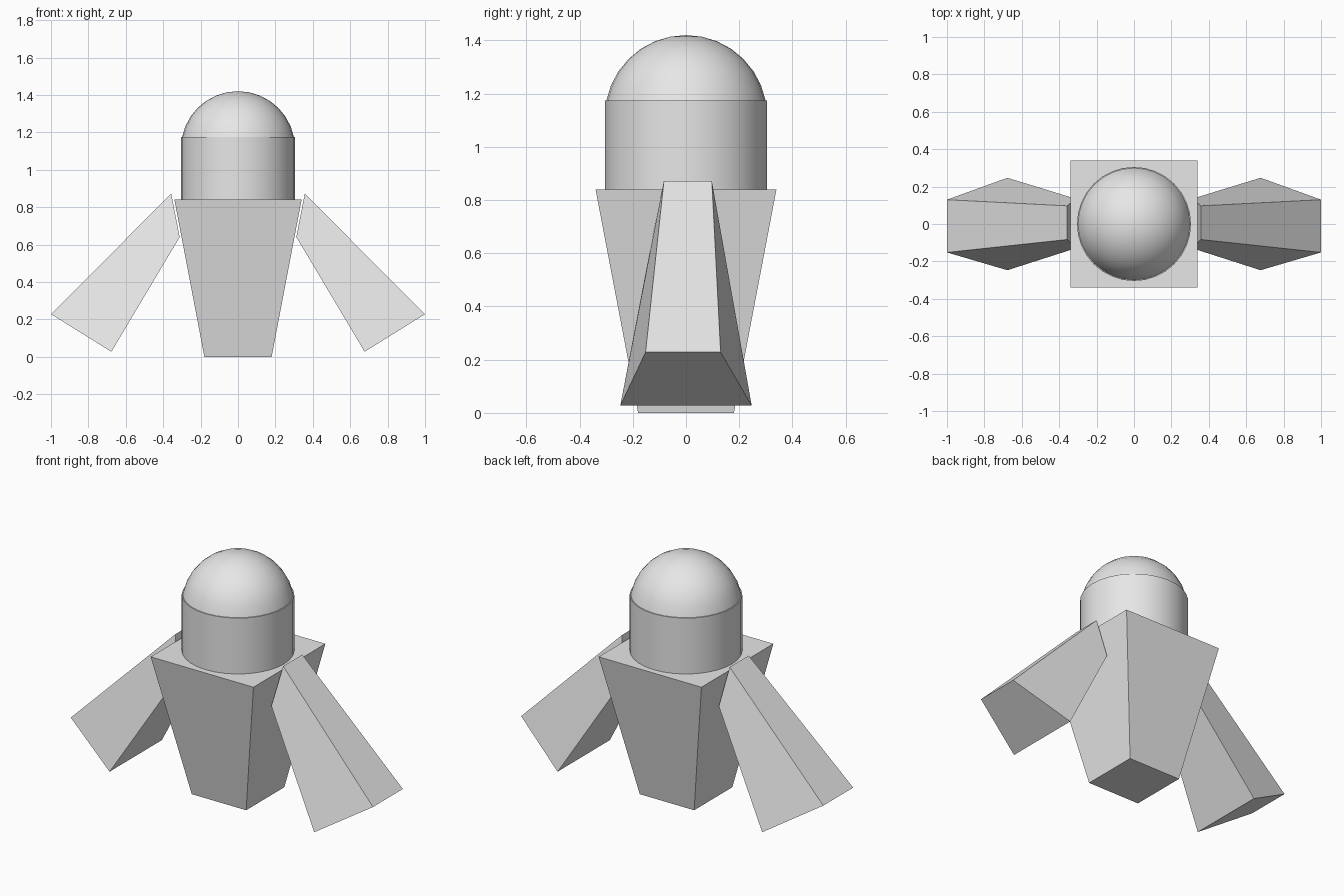
import bpy, bmesh, math
from mathutils import Matrix

cube = bpy.data.objects.get("Cube")
if cube:
    bpy.data.objects.remove(cube, do_unlink=True)

grey = bpy.data.materials.new("plain grey")
grey.use_nodes = True
color = (0.8, 0.8, 0.8, 1)
grey.diffuse_color = color
grey.node_tree.nodes["Principled BSDF"].inputs["Base Color"].default_value = color


def add_object(name, bm):
    bmesh.ops.recalc_face_normals(bm, faces=bm.faces)
    mesh = bpy.data.meshes.new(name)
    bm.to_mesh(mesh)
    bm.free()
    mesh.materials.append(grey)
    obj = bpy.data.objects.new(name, mesh)
    bpy.context.collection.objects.link(obj)
    return obj


def tapered_block(name, edges, side=1):
    """Closed block from four edges along y: (x, z, y_front, y_back)."""
    bm = bmesh.new()
    front = [bm.verts.new((side * x, y0, z)) for x, z, y0, y1 in edges]
    back = [bm.verts.new((side * x, y1, z)) for x, z, y0, y1 in edges]
    bm.faces.new(front)
    bm.faces.new(back)
    for i in range(4):
        j = (i + 1) % 4
        bm.faces.new((front[i], front[j], back[j], back[i]))
    return add_object(name, bm)


# Body: square block, narrow at the foot
foot, top, height = 0.18, 0.34, 0.84
tapered_block("body", [(-foot, 0, -foot, foot), (foot, 0, -foot, foot),
                       (top, height, -top, top), (-top, height, -top, top)])

# Arms: flared slabs hanging beside the body
arm = [(0.357, 0.872, -0.083, 0.097), (0.312, 0.64, -0.13, 0.135),
       (0.677, 0.027, -0.247, 0.247), (1.0, 0.228, -0.152, 0.13)]
tapered_block("left_arm", arm)
tapered_block("right_arm", arm, -1)

# Head: upright cylinder with a round dome
radius, centre = 0.305, 1.115
rings = [math.radians(11.25 * k) for k in range(1, 9)]
profile = [(0, height), (radius, height), (radius, centre + radius * math.sin(rings[0]))]
profile += [(radius * math.cos(a), centre + radius * math.sin(a)) for a in rings]
bm = bmesh.new()
verts = [bm.verts.new((r, 0, z)) for r, z in profile]
for a, b in zip(verts, verts[1:]):
    bm.edges.new((a, b))
bmesh.ops.spin(bm, geom=bm.verts[:] + bm.edges[:], cent=(0, 0, 0), axis=(0, 0, 1),
               angle=math.tau, steps=32, use_duplicate=False)
bmesh.ops.remove_doubles(bm, verts=bm.verts, dist=0.0001)
head = add_object("head", bm)
bpy.ops.object.select_all(action="DESELECT")
head.select_set(True)
bpy.context.view_layer.objects.active = head
bpy.ops.object.shade_smooth_by_angle(angle=math.radians(40))
